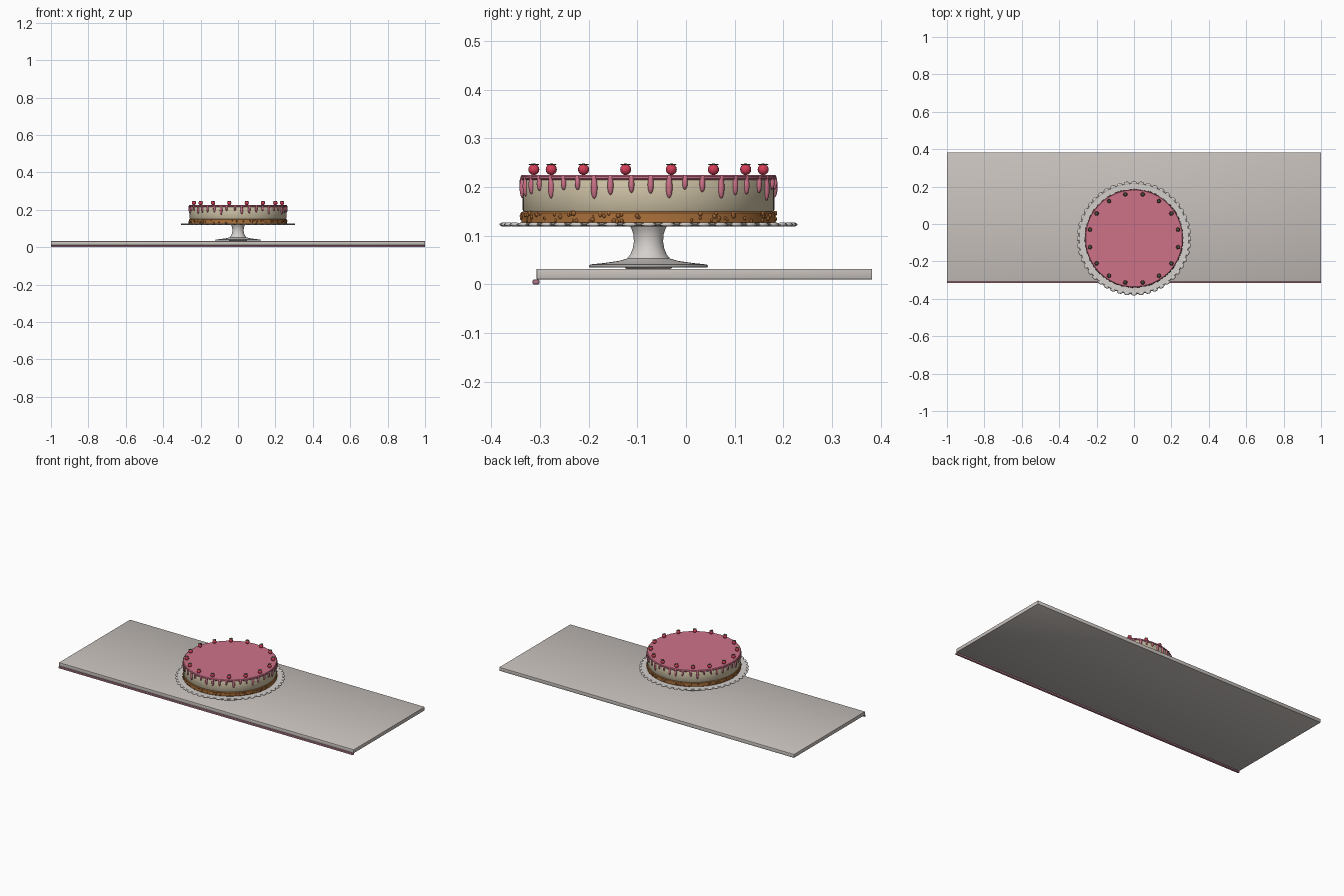
import bpy, bmesh, math, random
from mathutils import Matrix, Vector

if "Cube" in bpy.data.objects:
    bpy.data.objects.remove(bpy.data.objects["Cube"])

random.seed(4)
CY = -0.077          # cake centre along y
TAU = math.tau


def material(name, rgb):
    m = bpy.data.materials.new(name)
    m.diffuse_color = (*rgb, 1)
    m.use_nodes = True
    m.node_tree.nodes["Principled BSDF"].inputs["Base Color"].default_value = m.diffuse_color
    return m


STONE = material("warm_grey_board", (0.58, 0.54, 0.51))
CHINA = material("off_white_china", (0.66, 0.63, 0.61))
TRIM = material("dusty_pink_trim", (0.45, 0.20, 0.26))
GLAZE = material("pink_glaze", (0.62, 0.17, 0.25))
CREAM = material("cream", (0.62, 0.54, 0.38))
CRUST = material("golden_crust", (0.42, 0.17, 0.045))
NUT = material("brown_crumb", (0.33, 0.12, 0.03))
BERRY = material("berry_red", (0.66, 0.05, 0.10))
LEAF = material("leaf_green", (0.07, 0.12, 0.06))


def finish(name, bm, mat, angle=35):
    bmesh.ops.recalc_face_normals(bm, faces=bm.faces)
    me = bpy.data.meshes.new(name)
    bm.to_mesh(me)
    bm.free()
    me.materials.append(mat)
    ob = bpy.data.objects.new(name, me)
    bpy.context.collection.objects.link(ob)
    bpy.context.view_layer.objects.active = ob
    ob.select_set(True)
    bpy.ops.object.shade_smooth_by_angle(angle=math.radians(angle))
    ob.select_set(False)
    return ob


def box(name, lo, hi, mat, bevel):
    bm = bmesh.new()
    lo, hi = Vector(lo), Vector(hi)
    bmesh.ops.create_cube(bm, size=1, matrix=Matrix.Translation((lo + hi) / 2)
                          @ Matrix.Diagonal((*(hi - lo), 1)))
    bmesh.ops.bevel(bm, geom=bm.edges[:], offset=bevel, segments=2,
                    profile=0.5, affect='EDGES')
    return finish(name, bm, mat)


def lathe(name, profile, mat, n=96):
    """Closed solid turned around the cake axis from (radius, z) points."""
    bm = bmesh.new()
    rings = [[bm.verts.new((r * math.cos(TAU * i / n), CY + r * math.sin(TAU * i / n), z))
              for i in range(n)] for r, z in profile]
    for a, b in zip(rings, rings[1:]):
        for i in range(n):
            j = (i + 1) % n
            bm.faces.new((a[i], a[j], b[j], b[i]))
    bm.faces.new(rings[0])
    bm.faces.new(rings[-1])
    return finish(name, bm, mat)


def polar(r, ang, z):
    """Frame at a polar position, with its x axis pointing outward."""
    return (Matrix.Translation((r * math.cos(ang), CY + r * math.sin(ang), z))
            @ Matrix.Rotation(ang, 4, 'Z'))


def blob(bm, frame, size, u=12, v=8):
    bmesh.ops.create_uvsphere(bm, u_segments=u, v_segments=v, radius=1,
                              matrix=frame @ Matrix.Diagonal((*size, 1)))


# Board and its front trim strip
box("board", (-1, -0.307, 0.010), (1, 0.382, 0.032), STONE, 0.002)
box("front_trim", (-1, -0.315, 0.0), (1, -0.301, 0.0102), TRIM, 0.003)

# Pedestal
lathe("pedestal", [(0.045, 0.032), (0.050, 0.035), (0.121, 0.035), (0.122, 0.038),
                   (0.119, 0.041), (0.090, 0.044), (0.062, 0.048), (0.044, 0.053),
                   (0.037, 0.062), (0.032, 0.075), (0.030, 0.088), (0.031, 0.102),
                   (0.034, 0.112), (0.038, 0.120)], CHINA)

# Plate with a beaded rim
lathe("plate", [(0.270, 0.119), (0.293, 0.120), (0.297, 0.123), (0.293, 0.126),
                (0.270, 0.125)], CHINA)
bm = bmesh.new()
for k in range(48):
    blob(bm, polar(0.297, TAU * k / 48, 0.123), (0.009, 0.0155, 0.0045))
finish("plate_beads", bm, CHINA, 60)

# Cake layers
lathe("crust", [(0.258, 0.124), (0.261, 0.127), (0.261, 0.147), (0.258, 0.150)], CRUST)
lathe("cream_filling", [(0.256, 0.149), (0.2585, 0.153), (0.2585, 0.214),
                        (0.256, 0.218)], CREAM)
lathe("glaze_top", [(0.259, 0.214), (0.262, 0.217), (0.262, 0.222), (0.258, 0.225)], GLAZE)

# Crumbs stuck to the crust
bm = bmesh.new()
for k in range(110):
    s = random.uniform(0.003, 0.0055)
    blob(bm, polar(0.260, random.uniform(0, TAU), random.uniform(0.129, 0.147)),
         (s, s, s), 8, 6)
finish("crust_crumbs", bm, NUT, 60)

# Glaze drips of uneven length
bm = bmesh.new()
for k in range(42):
    low = (0.189, 0.181, 0.192, 0.174, 0.187, 0.178, 0.194)[k * 3 % 7] + random.uniform(-.003, .003)
    top = 0.222
    half = (top - low) / 2
    ang = TAU * (k + random.uniform(-0.12, 0.12)) / 42
    blob(bm, polar(0.259, ang, top - half), (0.0065, 0.0055 + 0.16 * (half - 0.014), half))
    blob(bm, polar(0.259, ang, 0.216), (0.005, 0.006, 0.009))
finish("glaze_drips", bm, GLAZE, 60)

# Ring of berries with leafy caps
berries, caps = bmesh.new(), bmesh.new()
for k in range(16):
    frame = polar(0.240, TAU * (k + 0.5) / 16, 0.236)
    blob(berries, frame, (0.0115, 0.0115, 0.0115))
    blob(caps, frame @ Matrix.Translation((0, 0, 0.0095)), (0.007, 0.007, 0.0025), 10, 6)
    for p in range(6):
        leaf = (frame @ Matrix.Rotation(TAU * p / 6, 4, 'Z')
                @ Matrix.Translation((0.0065, 0, 0.0103)))
        blob(caps, leaf, (0.0055, 0.0028, 0.0014), 6, 4)
finish("berries", berries, BERRY, 60)
finish("berry_leaves", caps, LEAF, 60)
